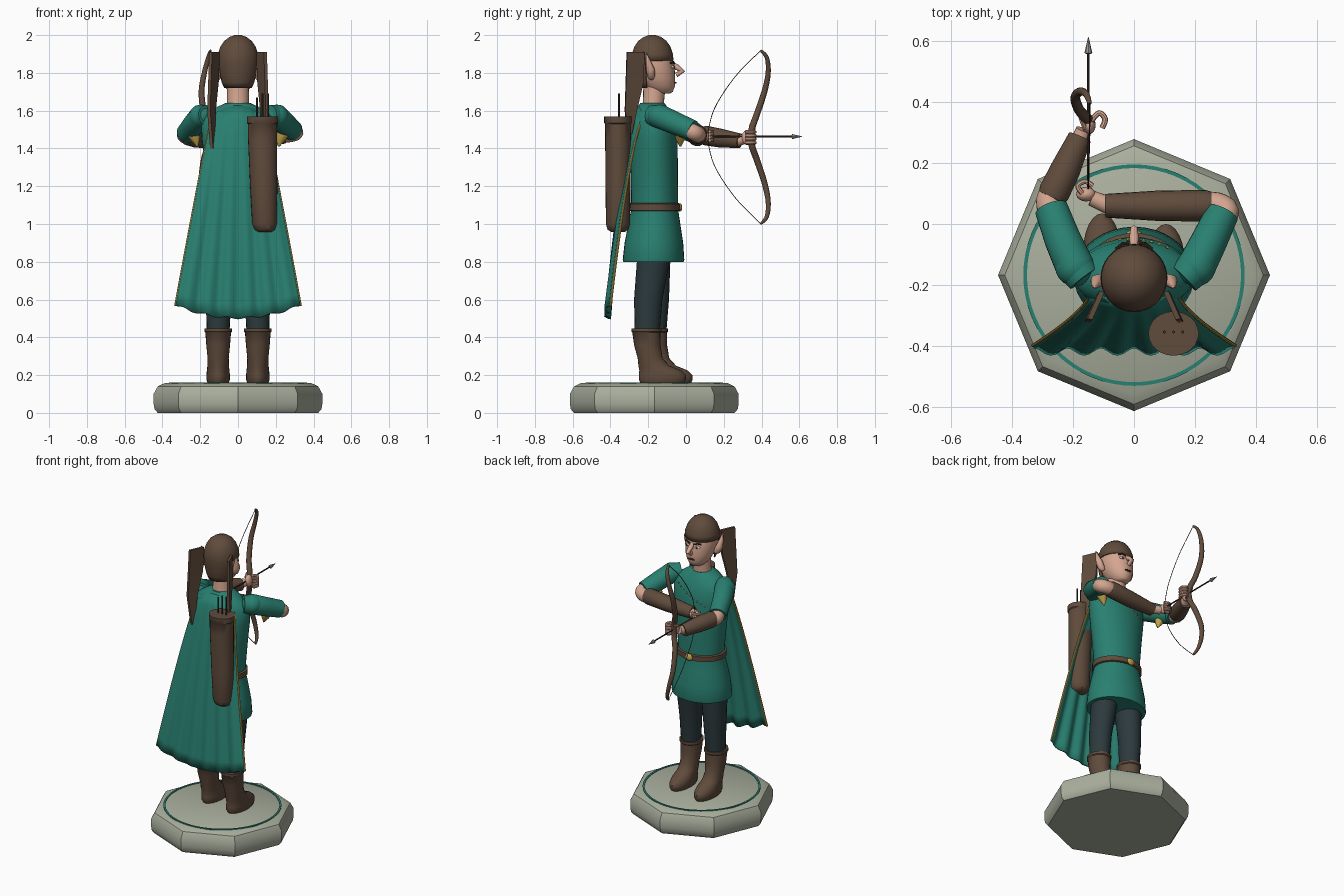
import bpy, bmesh, math
from mathutils import Vector, Matrix, Quaternion

COLOURS = {
    "teal cloth": (0.022, 0.215, 0.165), "brown leather": (0.115, 0.070, 0.045),
    "skin": (0.66, 0.38, 0.28), "stone": (0.40, 0.43, 0.34),
    "dark leggings": (0.025, 0.042, 0.046), "gold": (0.55, 0.37, 0.07),
    "dark wood": (0.045, 0.028, 0.02), "steel": (0.30, 0.31, 0.29),
    "eye white": (0.75, 0.70, 0.62)}
MATS = {}
for label, rgb in COLOURS.items():
    MATS[label] = bpy.data.materials.new(label)
    MATS[label].diffuse_color = (*rgb, 1)


def finish(name, bm, mat, angle=40):
    bmesh.ops.recalc_face_normals(bm, faces=bm.faces)
    me = bpy.data.meshes.new(name)
    bm.to_mesh(me)
    bm.free()
    ob = bpy.data.objects.new(name, me)
    bpy.context.collection.objects.link(ob)
    me.materials.append(MATS[mat])
    me.polygons.foreach_set("use_smooth", [True] * len(me.polygons))
    me.set_sharp_from_angle(angle=math.radians(angle))
    return ob


def skin_rings(bm, rings, caps=True):
    """Bridge successive closed rings of points."""
    vs = [[bm.verts.new(p) for p in r] for r in rings]
    n = len(vs[0])
    for a, b in zip(vs, vs[1:]):
        for i in range(n):
            bm.faces.new((a[i], a[(i + 1) % n], b[(i + 1) % n], b[i]))
    if caps:
        bm.faces.new(vs[0])
        bm.faces.new(vs[-1])


def loft(name, rings, mat, n=28, caps=True, angle=40):
    """Stack of ellipses given as (z, cx, cy, rx, ry)."""
    bm = bmesh.new()
    skin_rings(bm, [[(cx + rx * math.cos(i * math.tau / n), cy + ry * math.sin(i * math.tau / n), z)
                     for i in range(n)] for z, cx, cy, rx, ry in rings], caps)
    return finish(name, bm, mat, angle)


def tube(name, pts, radii, mat, n=16):
    """Round sweep along points, one radius each (or one for all)."""
    pts = [Vector(p) for p in pts]
    if not isinstance(radii, (list, tuple)):
        radii = [radii] * len(pts)
    rings, q, prev = [], None, None
    for i, p in enumerate(pts):
        t = (pts[min(i + 1, len(pts) - 1)] - pts[max(i - 1, 0)]).normalized()
        q = Vector((0, 0, 1)).rotation_difference(t) if q is None else prev.rotation_difference(t) @ q
        prev = t
        rings.append([p + q @ Vector((radii[i] * math.cos(k * math.tau / n),
                                      radii[i] * math.sin(k * math.tau / n), 0)) for k in range(n)])
    bm = bmesh.new()
    skin_rings(bm, rings)
    return finish(name, bm, mat)


def blob(name, loc, size, mat, seg=16, rot=(0, 0, 0)):
    bm = bmesh.new()
    bmesh.ops.create_uvsphere(bm, u_segments=seg, v_segments=max(6, seg * 2 // 3), radius=1)
    ob = finish(name, bm, mat, 180)
    ob.location, ob.scale, ob.rotation_euler = loc, size, rot
    return ob


def spline(pts, steps=6):
    """Catmull-Rom samples through the points."""
    p = [Vector(v) for v in [pts[0], *pts, pts[-1]]]
    out = []
    for a, b, c, d in zip(p, p[1:], p[2:], p[3:]):
        for k in range(steps):
            t = k / steps
            out.append(0.5 * (2 * b + (c - a) * t + (2 * a - 5 * b + 4 * c - d) * t * t
                              + (3 * b - a - 3 * c + d) * t ** 3))
    return out + [p[-1]]


# octagonal stone base with inlaid ring
base = loft("base", [(0, 0, -.168, .425, .425), (.02, 0, -.168, .442, .442), (.05, 0, -.168, .447, .447),
                     (.10, 0, -.168, .447, .447), (.14, 0, -.168, .425, .425), (.157, 0, -.168, .39, .39)],
            "stone", n=8, angle=35)
bm = bmesh.new()
skin_rings(bm, [[(r * math.cos(i * math.tau / 64), -.168 + r * math.sin(i * math.tau / 64), z)
                 for i in range(64)] for r, z in ((.352, .15), (.352, .161), (.364, .161), (.364, .15))], False)
finish("base_ring", bm, "teal cloth")

# boots and legs
for side, s, dy in (("left", -1, .01), ("right", 1, -.025)):
    x = .105 * s
    loft(side + "_boot", [(z, x, cy + dy, rx, ry) for z, cy, rx, ry in (
        (.157, -.10, .055, .115), (.175, -.10, .062, .125), (.20, -.10, .062, .125), (.225, -.112, .06, .11),
        (.25, -.145, .057, .082), (.29, -.165, .056, .066), (.36, -.18, .063, .070),
        (.425, -.185, .068, .074), (.43, -.185, .073, .079), (.447, -.185, .073, .079))], "brown leather", 24)
    loft(side + "_leg", [(.43, x, -.18 + dy, .06, .066), (.6, x * .98, -.175 + dy, .068, .075),
                         (.83, x * .9, -.17, .08, .088)], "dark leggings", 20)

# tunic with belt and buckle
TORSO = [(.80, 0, -.172, .195, .160), (.81, 0, -.172, .198, .163), (.90, 0, -.17, .19, .155),
         (1.0, 0, -.168, .17, .138), (1.08, 0, -.166, .152, .124), (1.12, 0, -.166, .152, .124),
         (1.3, 0, -.168, .172, .125), (1.45, 0, -.17, .192, .125), (1.53, 0, -.172, .195, .115),
         (1.58, 0, -.175, .17, .098), (1.62, 0, -.178, .11, .078), (1.64, 0, -.178, .066, .064)]
loft("tunic", TORSO, "teal cloth", 36)
loft("belt", [(1.068, 0, -.166, .155, .128), (1.072, 0, -.166, .164, .136),
              (1.106, 0, -.166, .164, .136), (1.11, 0, -.166, .155, .128)], "brown leather", 36)
blob("belt_buckle", (0, -.032, 1.088), (.026, .012, .022), "gold")
# stitched gold line across the chest
for k in range(9):
    x, z = .11 - .026 * k, 1.55 - .013 * k
    ry = .118 + (1.53 - z) * .09
    blob("chest_stitch", (x, -.171 + ry * math.sqrt(1 - (x / .19) ** 2), z), (.007, .004, .004), "gold", 8)

# neck, head and face
loft("neck", [(1.58, 0, -.178, .066, .062), (1.65, 0, -.172, .058, .056), (1.76, 0, -.165, .058, .06)], "skin", 20)
loft("head", [(1.690, 0, -.125, .03, .04), (1.70, 0, -.13, .048, .06), (1.73, 0, -.142, .072, .083),
              (1.77, 0, -.155, .089, .098), (1.82, 0, -.168, .098, .108), (1.88, 0, -.175, .098, .104),
              (1.94, 0, -.178, .08, .083), (1.98, 0, -.178, .03, .03)], "skin", 28, angle=180)
tube("nose", [(0, -.085, 1.86), (0, -.05, 1.83), (0, -.018, 1.808), (0, -.052, 1.79)],
     [.008, .016, .013, .014], "skin", 12)
blob("nose_tip", (0, -.028, 1.808), (.013, .018, .012), "skin", 12)
blob("mouth", (0, -.056, 1.748), (.026, .007, .005), "dark wood", 12)
for s in (-1, 1):
    blob("eye", (.038 * s, -.07, 1.832), (.018, .008, .008), "eye white", 12, (0, 0, -.35 * s))
    blob("pupil", (.037 * s, -.064, 1.832), (.007, .005, .007), "dark wood", 10)
    tube("eyebrow", [(.016 * s, -.062, 1.85), (.038 * s, -.066, 1.858), (.06 * s, -.082, 1.852)], .005, "dark wood", 8)
    tube("ear", [(.094 * s, -.182, 1.77), (.108 * s, -.185, 1.785), (.122 * s, -.188, 1.82), (.127 * s, -.20, 1.86),
                 (.13 * s, -.21, 1.905)], [.012, .022, .022, .013, .002], "skin", 12)

# cap of hair, cut open around the face
bm = bmesh.new()
rows = [(1.72, .078, .088), (1.75, .092, .098), (1.79, .102, .105), (1.83, .108, .109), (1.865, .11, .112),
        (1.90, .107, .109), (1.94, .093, .095), (1.97, .072, .074), (1.99, .045, .046), (2.0, .018, .018)]
skin_rings(bm, [[(rx * math.cos(i * math.tau / 36), -.178 + ry * math.sin(i * math.tau / 36), z)
                 for i in range(36)] for z, rx, ry in rows])
bmesh.ops.delete(bm, geom=[f for f in bm.faces if f.calc_center_median().z < 1.725 or (
    f.calc_center_median().z < 1.86 and f.calc_center_median().y > -.215)], context='FACES')
hair = finish("hair_cap", bm, "brown leather", 60)
solid = hair.modifiers.new("thickness", 'SOLIDIFY')
solid.thickness = .01

# hanging tapered bands behind the head
for s, low in ((-1, 1.40), (1, 1.48)):
    bm = bmesh.new()
    rings = []
    for z, x0, y0, x1, y1 in ((1.91, .105, -.225, .145, -.315), (1.75, .11, -.23, .15, -.32),
                              (1.6, .125, -.265, .155, -.325), (low, .133, -.29, .14, -.305)):
        rings.append([(s * (x0 - .008), y0, z), (s * (x0 + .008), y0 + .006, z),
                      (s * (x1 + .008), y1 + .004, z), (s * (x1 - .008), y1, z)])
    skin_rings(bm, rings)
    finish("hanging_band", bm, "brown leather", 30)


# folded cloak with gold edging
def cloak_point(u, t):
    x = u * (.135 + .195 * t ** .95)
    z = 1.625 - .05 * abs(u) ** 2 * (1 - t) - t * (1.055 + .068 * (1 - u * u)) - .006 * t * math.cos(u * 18)
    y = -.25 - .165 * t ** .6 + .012 * t * math.cos(u * 19) + .03 * (1 - t) * u * u
    return Vector((x, y, z))


bm = bmesh.new()
NU, NT = 48, 16
grid = [[bm.verts.new(cloak_point(-1 + 2 * i / NU, j / NT)) for i in range(NU + 1)] for j in range(NT + 1)]
for a, b in zip(grid, grid[1:]):
    for i in range(NU):
        bm.faces.new((a[i], a[i + 1], b[i + 1], b[i]))
cloak = finish("cloak", bm, "teal cloth", 60)
solid = cloak.modifiers.new("thickness", 'SOLIDIFY')
solid.thickness, solid.offset = .012, 0
for s in (-1, 1):
    tube("cloak_trim", [cloak_point(s, j / 16) + Vector((s * .002, .004, 0)) for j in range(17)], .006, "gold", 8)

# quiver with arrow shafts
loft("quiver", [(.957, .142, -.36, .035, .035), (.97, .142, -.36, .055, .055), (1.0, .141, -.36, .066, .064),
                (1.2, .136, -.36, .072, .066), (1.45, .13, -.36, .077, .068), (1.53, .13, -.36, .078, .069),
                (1.535, .13, -.36, .083, .073), (1.568, .13, -.36, .083, .073)], "brown leather", 24)
for k, top in enumerate((1.67, 1.69, 1.69)):
    x = .10 + .03 * k
    tube("quiver_arrow", [(x, -.355, 1.5), (x, -.355, top)], .005, "dark wood", 8)

# bow arm and string arm
ARMS = {
    "bow": dict(sleeve=[(-.165, -.18, 1.575), (-.195, -.14, 1.57), (-.235, -.05, 1.525), (-.272, .05, 1.48)],
                elbow=[(-.265, .03, 1.49), (-.28, .075, 1.47), (-.255, .12, 1.465)],
                bracer=[(-.272, .085, 1.47), (-.262, .105, 1.468), (-.225, .18, 1.455), (-.178, .285, 1.44)],
                wrist=[(-.18, .27, 1.44), (-.165, .31, 1.45)]),
    "string": dict(sleeve=[(.165, -.18, 1.575), (.205, -.14, 1.57), (.245, -.06, 1.535), (.29, .035, 1.495)],
                   elbow=[(.28, .0, 1.505), (.303, .04, 1.485), (.27, .062, 1.475), (.22, .06, 1.475)],
                   bracer=[(.255, .06, 1.475), (.235, .06, 1.475), (.08, .06, 1.462), (-.093, .06, 1.452)],
                   wrist=[(-.08, .06, 1.452), (-.14, .085, 1.455)])}
for side, a in ARMS.items():
    tube(side + "_arm_sleeve", a["sleeve"], [.055, .064, .06, .055], "teal cloth", 20)
    tube(side + "_arm_elbow", spline(a["elbow"], 4), .043, "skin", 16)
    tube(side + "_arm_bracer", a["bracer"], [.046, .052, .05, .039], "brown leather", 20)
    tube(side + "_arm_wrist", a["wrist"], [.03, .026], "skin", 14)
    blob(side + "_arm_shoulder", a["sleeve"][1], (.065, .065, .062), "teal cloth", 20)
    # hanging sleeve lining
    s = -1 if side == "bow" else 1
    tube(side + "_sleeve_lining", [(.245 * s, -.03, 1.49), (.225 * s, -.03, 1.45), (.215 * s, -.03, 1.41)],
         [.035, .026, .004], "gold", 12)

# hands with curled fingers
blob("bow_hand", (-.148, .325, 1.458), (.022, .03, .04), "skin")
blob("string_hand", (-.158, .098, 1.462), (.032, .024, .03), "skin")
for k in range(4):
    z = 1.487 - .019 * k
    tube("bow_finger", spline([(-.14, .34, z), (-.115, .365, z), (-.095, .345, z), (-.105, .315, z)], 4),
         .0095, "skin", 8)
    z = 1.49 - .016 * k
    tube("string_finger", spline([(-.17, .10, z), (-.185, .125, z), (-.16, .14, z), (-.135, .125, z)], 4),
         .0085, "skin", 8)
tube("bow_thumb", [(-.16, .315, 1.48), (-.172, .345, 1.495), (-.16, .36, 1.505)], .01, "skin", 8)

# recurved bow, string and nocked arrow
half = [(-.145, .395, 1.92), (-.158, .428, 1.88), (-.178, .435, 1.80), (-.193, .415, 1.70),
        (-.18, .375, 1.58), (-.155, .348, 1.50)]
limb = spline(half + [(x, y, 2.92 - z) for x, y, z in reversed(half)], 5)
tube("bow", limb, [.005 + .013 * math.sin(math.pi * i / (len(limb) - 1)) ** .6 for i in range(len(limb))],
     "brown leather", 12)
for s in (-1, 1):
    tube("bow_string", spline([(-.145, .395, 1.46 + s * .458), (-.147, .26, 1.46 + s * .32),
                               (-.15, .15, 1.46 + s * .15), (-.15, .112, 1.46)], 5), .0022, "dark wood", 6)
tube("arrow_shaft", [(-.15, .10, 1.463), (-.15, .57, 1.463)], .0045, "dark wood", 8)
tube("arrow_head", [(-.15, .558, 1.463), (-.15, .562, 1.463), (-.15, .615, 1.463)], [.004, .013, .001], "steel", 8)
